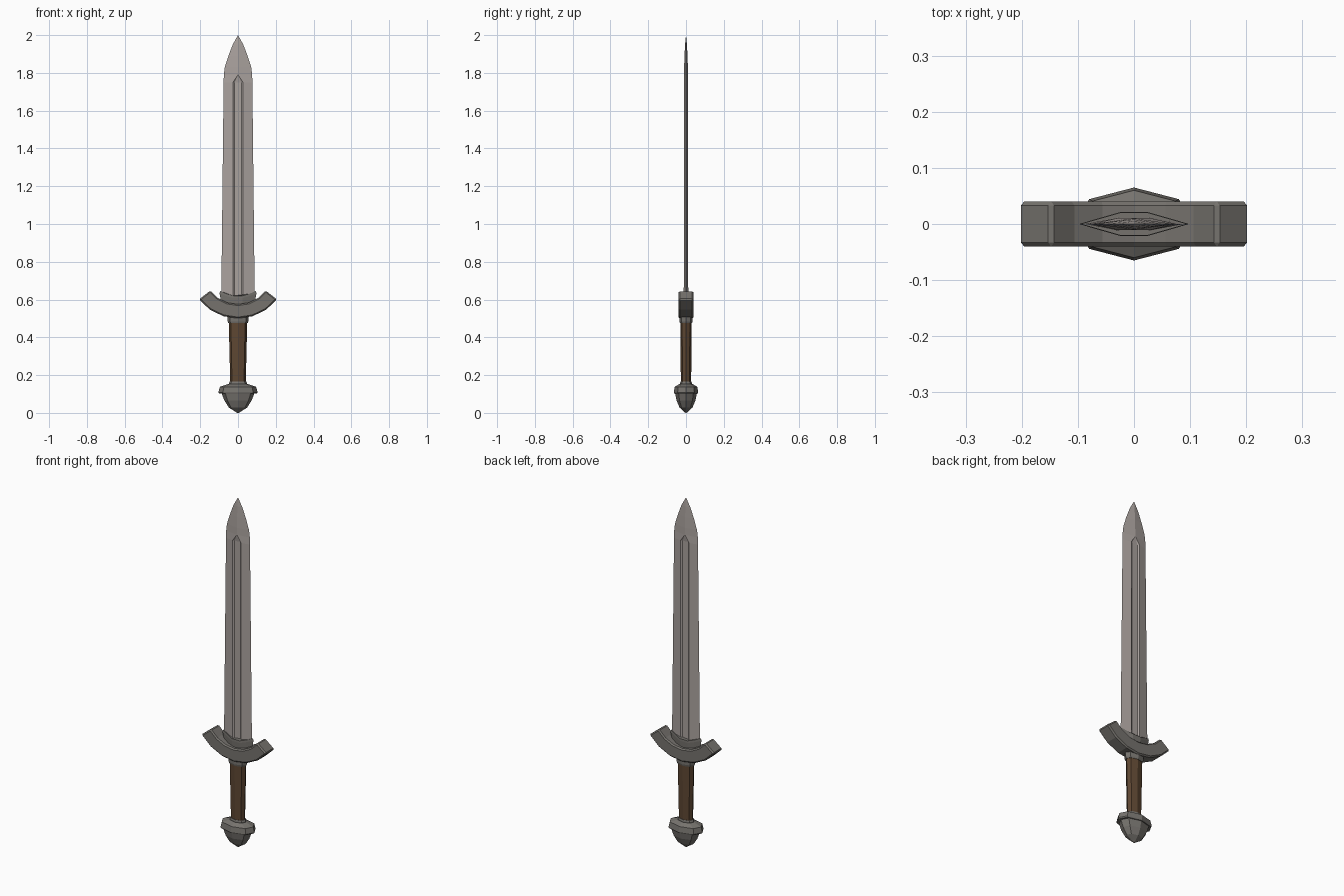
import bpy, bmesh, math

if "Cube" in bpy.data.objects:
    bpy.data.objects.remove(bpy.data.objects["Cube"])


def mat(name, rgb):
    m = bpy.data.materials.new(name)
    m.diffuse_color = (*rgb, 1)
    m.use_nodes = True
    m.node_tree.nodes["Principled BSDF"].inputs["Base Color"].default_value = m.diffuse_color
    return m


STEEL = mat("pale_steel", (0.40, 0.36, 0.34))
IRON = mat("dark_iron", (0.18, 0.17, 0.155))
LEATHER = mat("brown_leather", (0.11, 0.062, 0.032))


def loft(name, rings, material):
    """Skin a list of equal-length rings and cap both ends."""
    bm = bmesh.new()
    rows = [[bm.verts.new(p) for p in r] for r in rings]
    n = len(rows[0])
    for a, b in zip(rows, rows[1:]):
        for i in range(n):
            j = (i + 1) % n
            bm.faces.new((a[i], a[j], b[j], b[i]))
    bm.faces.new(rows[0][::-1])
    bm.faces.new(rows[-1])
    bmesh.ops.remove_doubles(bm, verts=bm.verts, dist=1e-5)
    bmesh.ops.recalc_face_normals(bm, faces=bm.faces)
    me = bpy.data.meshes.new(name)
    bm.to_mesh(me)
    bm.free()
    me.materials.append(material)
    ob = bpy.data.objects.new(name, me)
    bpy.context.collection.objects.link(ob)
    return ob


def octagon(z, rx, ry):
    """Flattened eight-sided ring with points on both axes."""
    q = [(1, 0), (0.77, 0.68), (0, 1), (-0.77, 0.68)]
    return [(x * rx * s, y * ry * s, z) for s in (1, -1) for x, y in q]


# blade: diamond section with a sunken fuller that closes to a point
def blade_ring(z, w, g, gi, t, d):
    front = [(w, 0), (g, -t), (gi, -d), (-gi, -d), (-g, -t), (-w, 0)]
    back = [(-x, -y) for x, y in front[1:-1]]
    return [(x, y, z) for x, y in front + back]


blade = [(0.56, 0.089, 0.027, 0.018, 0.012, 0.005),
         (1.75, 0.076, 0.027, 0.018, 0.011, 0.005),
         (1.79, 0.075, 0, 0, 0.011, 0.011),
         (1.83, 0.070, 0, 0, 0.010, 0.010),
         (1.89, 0.051, 0, 0, 0.008, 0.008),
         (1.95, 0.028, 0, 0, 0.005, 0.005),
         (2.00, 0, 0, 0, 0, 0)]
loft("blade", [blade_ring(*r) for r in blade], STEEL)


# collar seating the blade in the guard, dipping towards the middle
def collar_ring(dz, k):
    pts = [(0.098, 0, 0.645), (0.06, -0.011, 0.63), (0.025, -0.021, 0.62),
           (-0.025, -0.021, 0.62), (-0.06, -0.011, 0.63), (-0.098, 0, 0.645)]
    pts += [(-x, -y, z) for x, y, z in pts[1:-1]]
    return [(x * k, y * k, z - dz) for x, y, z in pts]


loft("blade_collar", [collar_ring(0.06, 0.9), collar_ring(0.012, 1.0),
                      collar_ring(0, 0.97)], IRON)


# guard: bar swept along an upward-curving arc
def guard_ring(a):
    sec = [(0.187, -0.04), (0.262, -0.04), (0.262, 0.04), (0.187, 0.04)]
    return [(r * math.sin(a), y, 0.762 - r * math.cos(a)) for r, y in sec]


guard = loft("guard", [guard_ring(math.radians(52 * i / 3))
                       for i in range(-3, 4)], IRON)
bev = guard.modifiers.new("bevel", 'BEVEL')
bev.width = 0.007
bev.segments = 1
bev.limit_method = 'ANGLE'
bev.angle_limit = math.radians(40)

# grip and its end fittings
loft("grip", [octagon(0.15, 0.041, 0.027), octagon(0.32, 0.045, 0.029),
              octagon(0.485, 0.049, 0.030)], LEATHER)
loft("grip_top_collar", [octagon(0.475, 0.051, 0.032), octagon(0.485, 0.055, 0.035),
                         octagon(0.53, 0.057, 0.036)], IRON)
loft("grip_bottom_ring", [octagon(0.145, 0.048, 0.031), octagon(0.158, 0.048, 0.031),
                          octagon(0.165, 0.044, 0.029)], IRON)

# pommel: wide band above a faceted, tapering knob
pommel_cap = [(0.102, 0.100, 0.062), (0.108, 0.104, 0.065),
              (0.138, 0.096, 0.060), (0.152, 0.055, 0.036)]
loft("pommel_cap", [octagon(*r) for r in pommel_cap], IRON)
pommel_knob = [(0.0, 0.004, 0.003), (0.028, 0.048, 0.034),
               (0.065, 0.072, 0.050), (0.107, 0.088, 0.058)]
loft("pommel_knob", [octagon(*r) for r in pommel_knob], IRON)
